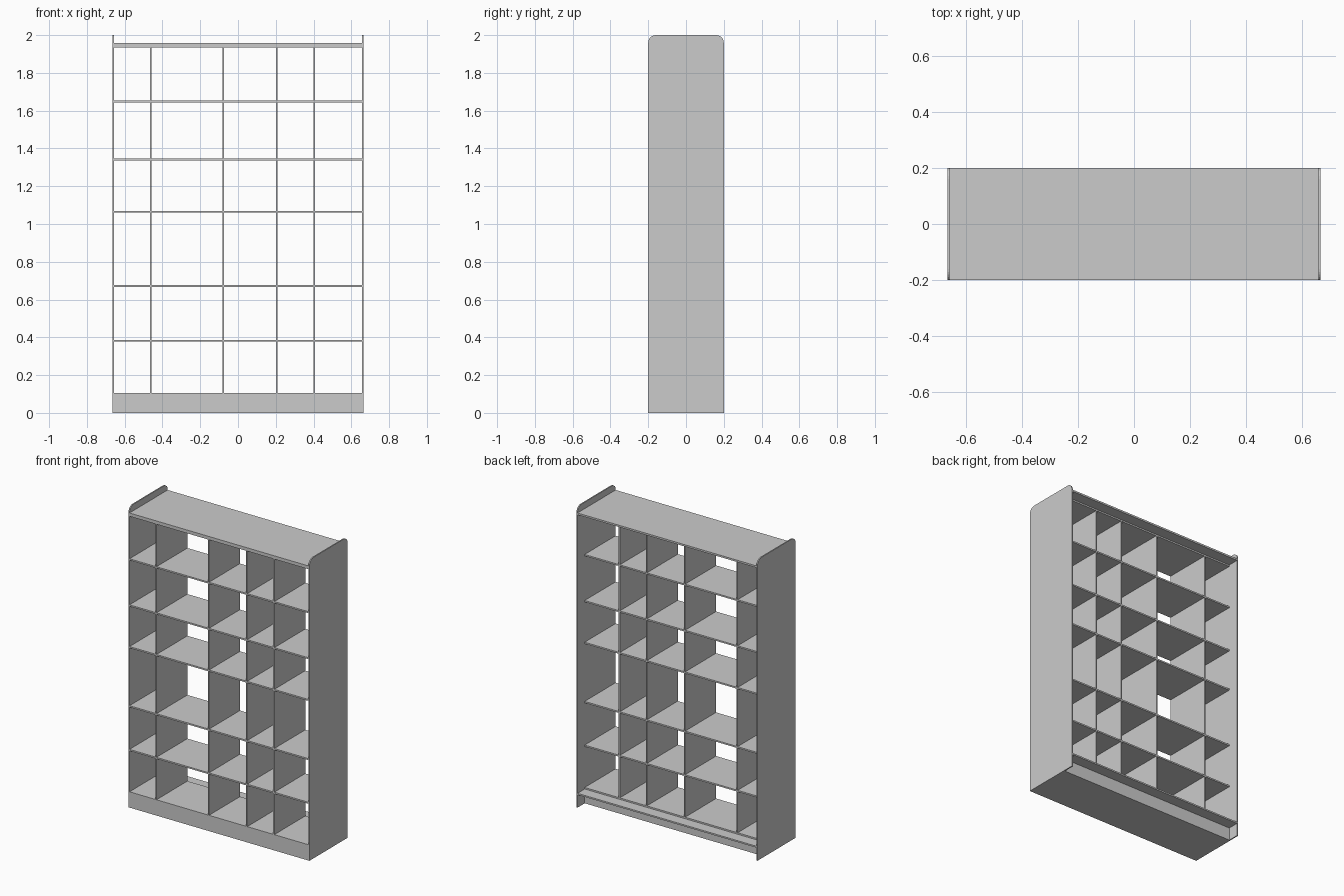
import bpy, bmesh, math

cube = bpy.data.objects.get("Cube")
if cube:
    bpy.data.objects.remove(cube, do_unlink=True)

GREY = (0.6, 0.6, 0.6, 1.0)
mat = bpy.data.materials.new("light_grey")
mat.use_nodes = True
mat.diffuse_color = GREY
mat.node_tree.nodes["Principled BSDF"].inputs["Base Color"].default_value = GREY

HALF_W, HALF_D, HEIGHT = 0.665, 0.2, 2.0
PANEL = 0.008                # board thickness
INNER = HALF_W - PANEL       # inner face of the sides
GRID_BACK = 0.125            # the shelf grid stops short of the back
FLOOR, CEILING = 0.095, 1.945


def finish(name, bm):
    bmesh.ops.recalc_face_normals(bm, faces=bm.faces)
    mesh = bpy.data.meshes.new(name)
    bm.to_mesh(mesh)
    bm.free()
    mesh.materials.append(mat)
    obj = bpy.data.objects.new(name, mesh)
    bpy.context.collection.objects.link(obj)
    return obj


def box(name, x0, x1, y0, y1, z0, z1):
    bm = bmesh.new()
    bmesh.ops.create_cube(bm, size=1)
    for v in bm.verts:
        v.co = ((x0 + x1) / 2 + v.co.x * (x1 - x0),
                (y0 + y1) / 2 + v.co.y * (y1 - y0),
                (z0 + z1) / 2 + v.co.z * (z1 - z0))
    return finish(name, bm)


def side_panel(name, x):
    """Upright board with rounded upper corners."""
    r, steps = 0.04, 6
    outline = [(-HALF_D, 0), (HALF_D, 0)]
    for sign, start in ((1, 0), (-1, 90)):
        for i in range(steps + 1):
            a = math.radians(start + 90 * i / steps)
            outline.append((sign * (HALF_D - r) + r * math.cos(a),
                            HEIGHT - r + r * math.sin(a)))
    bm = bmesh.new()
    face = bm.faces.new([bm.verts.new((x, y, z)) for y, z in outline])
    new = bmesh.ops.extrude_face_region(bm, geom=[face])["geom"]
    bmesh.ops.translate(bm, vec=(PANEL, 0, 0),
                        verts=[g for g in new if isinstance(g, bmesh.types.BMVert)])
    return finish(name, bm)


# Sides
side_panel("left_side", INNER)
side_panel("right_side", -HALF_W)

# Plinth with overhanging base board, and the top board
box("plinth", -INNER, INNER, -HALF_D, GRID_BACK, 0, FLOOR - 0.01)
box("base_board", -INNER, INNER, -HALF_D, HALF_D, FLOOR - 0.01, FLOOR)
box("top_board", -INNER, INNER, -HALF_D, HALF_D, CEILING, CEILING + 0.012)

# Horizontal shelves of the grid, including its floor and ceiling
levels = [FLOOR + 0.005, 0.382, 0.672, 1.065, 1.342, 1.648, CEILING - 0.005]
for i, z in enumerate(levels):
    box(f"shelf_{i + 1}", -INNER, INNER, -HALF_D, GRID_BACK, z - 0.005, z + 0.005)

# Upright dividers, one piece between each pair of shelves
for x, label in ((-0.463, "far_right"), (-0.077, "mid_right"),
                 (0.204, "mid_left"), (0.403, "far_left")):
    for i, (low, high) in enumerate(zip(levels, levels[1:])):
        box(f"divider_{label}_{i + 1}", x - PANEL / 2, x + PANEL / 2,
            -HALF_D, GRID_BACK, low + 0.005, high - 0.005)
